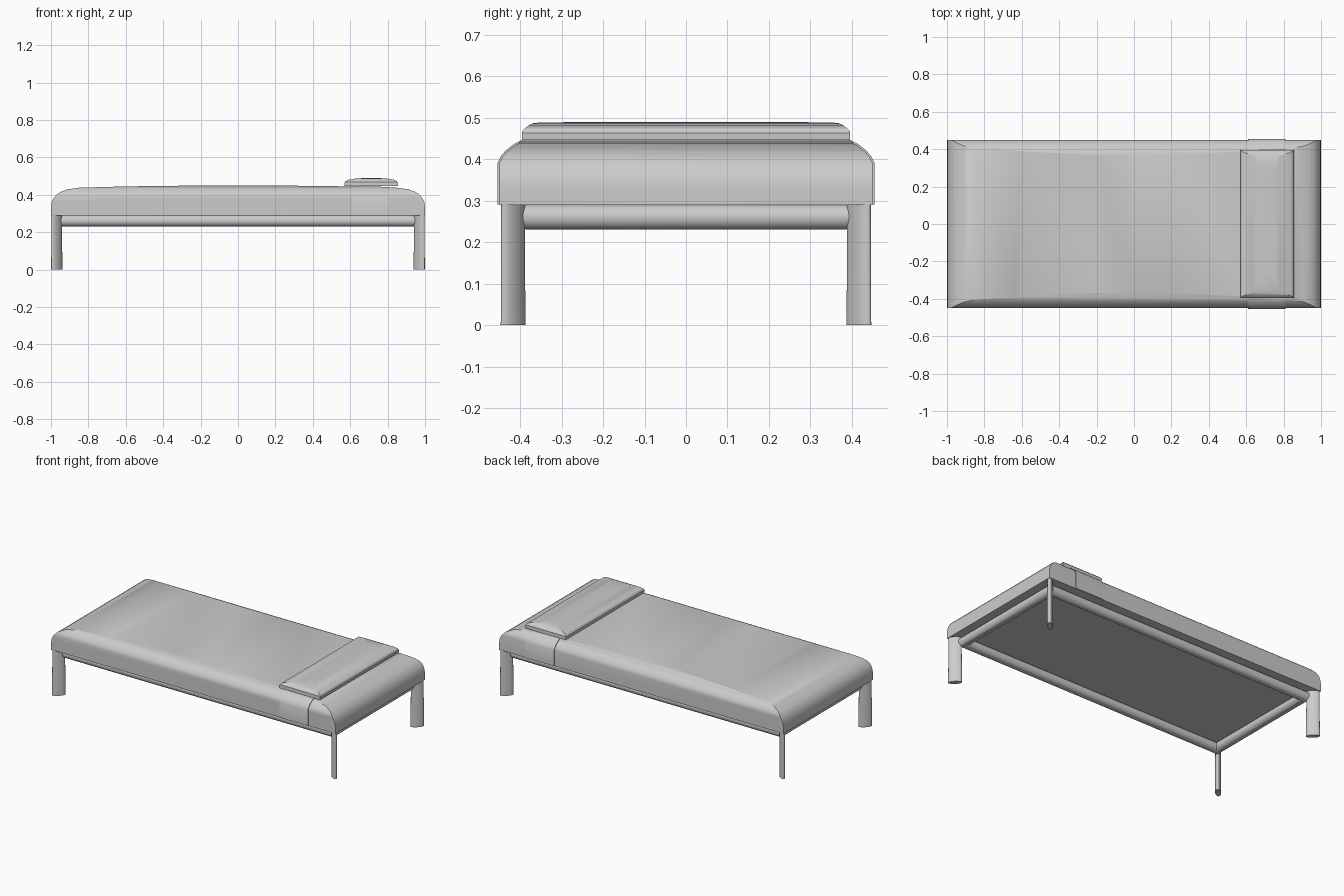
import bpy, bmesh, math

if "Cube" in bpy.data.objects:
    bpy.data.objects.remove(bpy.data.objects["Cube"])


def make(name, bm, angle=35):
    bmesh.ops.recalc_face_normals(bm, faces=bm.faces)
    me = bpy.data.meshes.new(name)
    bm.to_mesh(me)
    bm.free()
    ob = bpy.data.objects.new(name, me)
    bpy.context.collection.objects.link(ob)
    smooth(ob, angle)
    return ob


def smooth(ob, angle=35):
    bpy.ops.object.select_all(action='DESELECT')
    ob.select_set(True)
    bpy.context.view_layer.objects.active = ob
    bpy.ops.object.shade_smooth_by_angle(angle=math.radians(angle))


def prism(name, outline, axis, lo, hi):
    """Extrude an (across, z) outline along x or y."""
    bm = bmesh.new()
    rings = []
    for t in (lo, hi):
        rings.append([bm.verts.new((t, a, z) if axis == 'x' else (a, t, z)) for a, z in outline])
    n = len(outline)
    for i in range(n):
        j = (i + 1) % n
        bm.faces.new((rings[0][i], rings[0][j], rings[1][j], rings[1][i]))
    for r in rings:
        bm.faces.new(r)
    return make(name, bm)


def mirrored(half, centre=0.0):
    """Mirror a right-hand half profile into a closed outline."""
    return ([(centre + a, z) for a, z in half] +
            [(centre - a, z) for a, z in reversed(half) if a > 0])


def cushion(name, long_outline, long_range, cross_outline, cross_range):
    """Intersect a lengthwise and a crosswise profile into a padded block."""
    ob = prism(name, long_outline, 'y', *long_range)
    cutter = prism(name + "_cutter", cross_outline, 'x', *cross_range)
    cutter.hide_render = True
    mod = ob.modifiers.new("shape", 'BOOLEAN')
    mod.operation, mod.solver, mod.object = 'INTERSECT', 'EXACT', cutter
    bpy.context.view_layer.objects.active = ob
    bpy.ops.object.modifier_apply(modifier=mod.name)
    bpy.data.objects.remove(cutter)
    smooth(ob, 30)
    return ob


# Mattress
long_half = [(1, .29), (1, .335), (.996, .36), (.985, .383), (.968, .403), (.945, .418),
             (.91, .43), (.85, .438), (.6, .445), (.2, .45), (0, .45)]
cross_half = [(.45, .28), (.45, .39), (.443, .405), (.43, .42), (.412, .434),
              (.392, .444), (.365, .451), (0, .46)]
cushion("mattress", mirrored(long_half), (-.5, .5), mirrored(cross_half), (-1.1, 1.1))

# Strap wrapped over the mattress below the headrest
strap_long = [(.61, .291), (.81, .291), (.81, .442), (.61, .447)]
strap_cross = [(a + .004, z + .002) for a, z in cross_half[:-1]] + [(0, .462)]
cushion("headrest_strap", strap_long, (-.5, .5), mirrored(strap_cross), (.5, .9))

# Headrest pillow
pillow_long = [(.142, .446), (.143, .464), (.136, .474), (.12, .481), (.09, .486), (.05, .489), (0, .49)]
pillow_cross = [(.396, .44), (.395, .468), (.388, .475), (.378, .483), (.366, .488), (0, .495)]
cushion("headrest_pillow", mirrored(pillow_long, .712), (-.5, .5), mirrored(pillow_cross), (.4, 1))

# Mitred tubular frame
bm = bmesh.new()
SEG, R = 32, .03
rings = []
for sx, sy in ((1, 1), (-1, 1), (-1, -1), (1, -1)):
    ring = []
    for i in range(SEG):
        a = math.tau * i / SEG
        d = R * math.cos(a)
        ring.append(bm.verts.new((sx * (.933 + d), sy * (.383 + d), .261 + R * math.sin(a))))
    rings.append(ring)
for k in range(4):
    p, q = rings[k], rings[(k + 1) % 4]
    for i in range(SEG):
        j = (i + 1) % SEG
        bm.faces.new((p[i], p[j], q[j], q[i]))
make("frame_tube", bm)

# Oval legs turned to face the corners
for sx, xn in ((1, "right"), (-1, "left")):
    for sy, yn in ((1, "back"), (-1, "front")):
        bm = bmesh.new()
        bmesh.ops.create_cone(bm, cap_ends=True, segments=40, radius1=1, radius2=.96, depth=.295)
        turn = math.atan2(sy, sx)
        for v in bm.verts:
            x, y = v.co.x * .039, v.co.y * .016
            v.co = (sx * .969 + x * math.cos(turn) - y * math.sin(turn),
                    sy * .417 + x * math.sin(turn) + y * math.cos(turn),
                    v.co.z + .1475)
        make(f"{yn}_{xn}_leg", bm, 50)
